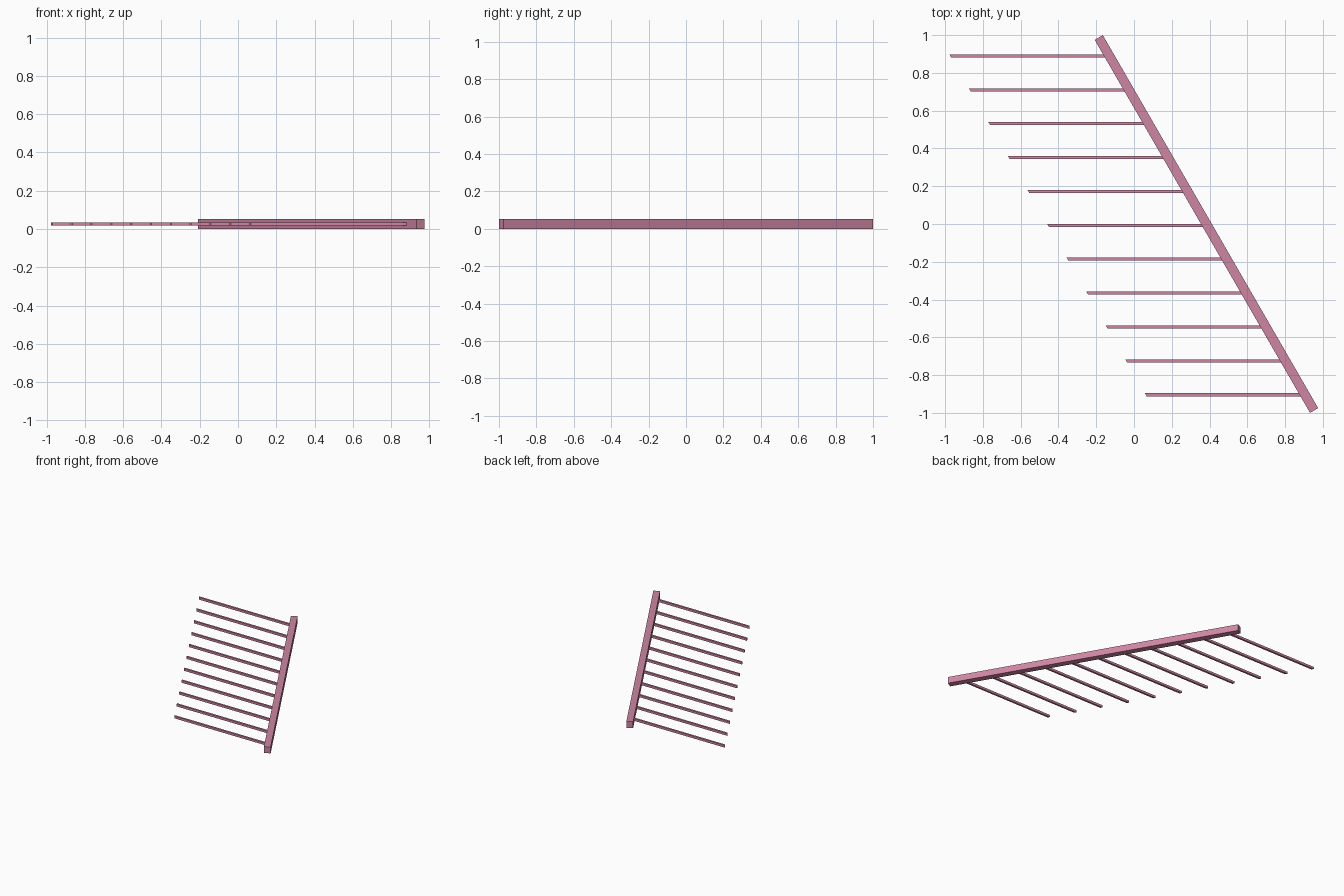
import bpy, bmesh, math

if "Cube" in bpy.data.objects:
    bpy.data.objects.remove(bpy.data.objects["Cube"])

T = math.tan(math.radians(30))   # slant of the rail in plan
CX = 0.3835                      # rail centre
H = 0.052                        # rail height

pink = bpy.data.materials.new("pink")
pink.diffuse_color = (0.62, 0.24, 0.37, 1)
pink.use_nodes = True
pink.node_tree.nodes["Principled BSDF"].inputs["Base Color"].default_value = pink.diffuse_color


def prism(name, outline, z0, z1):
    """Extrude a flat plan outline between two heights."""
    bm = bmesh.new()
    face = bm.faces.new([bm.verts.new((x, y, z0)) for x, y in outline])
    ext = bmesh.ops.extrude_face_region(bm, geom=[face])
    top = [g for g in ext["geom"] if isinstance(g, bmesh.types.BMVert)]
    bmesh.ops.translate(bm, verts=top, vec=(0, 0, z1 - z0))
    bmesh.ops.recalc_face_normals(bm, faces=bm.faces)
    me = bpy.data.meshes.new(name)
    bm.to_mesh(me)
    bm.free()
    me.materials.append(pink)
    ob = bpy.data.objects.new(name, me)
    bpy.context.collection.objects.link(ob)
    return ob


# slanted main rail
c, s = math.cos(math.radians(-60)), math.sin(math.radians(-60))
L, W = 1.14, 0.025
rail = prism("main_rail",
             [(CX + u * c - v * s, u * s + v * c)
              for u, v in ((-L, -W), (L, -W), (L, W), (-L, W))], 0, H)

# parallel bars, with ends cut along the rail's slant
for i in range(11):
    y = 0.89 - 0.1794 * i
    outline = []
    for off, dy in ((-0.843, -1), (-0.02, -1), (-0.02, 1), (-0.843, 1)):
        yy = y + dy * 0.008
        outline.append((CX - yy * T + off, yy))
    prism(f"side_bar_{i + 1}", outline, H / 2 - 0.009, H / 2 + 0.009)
